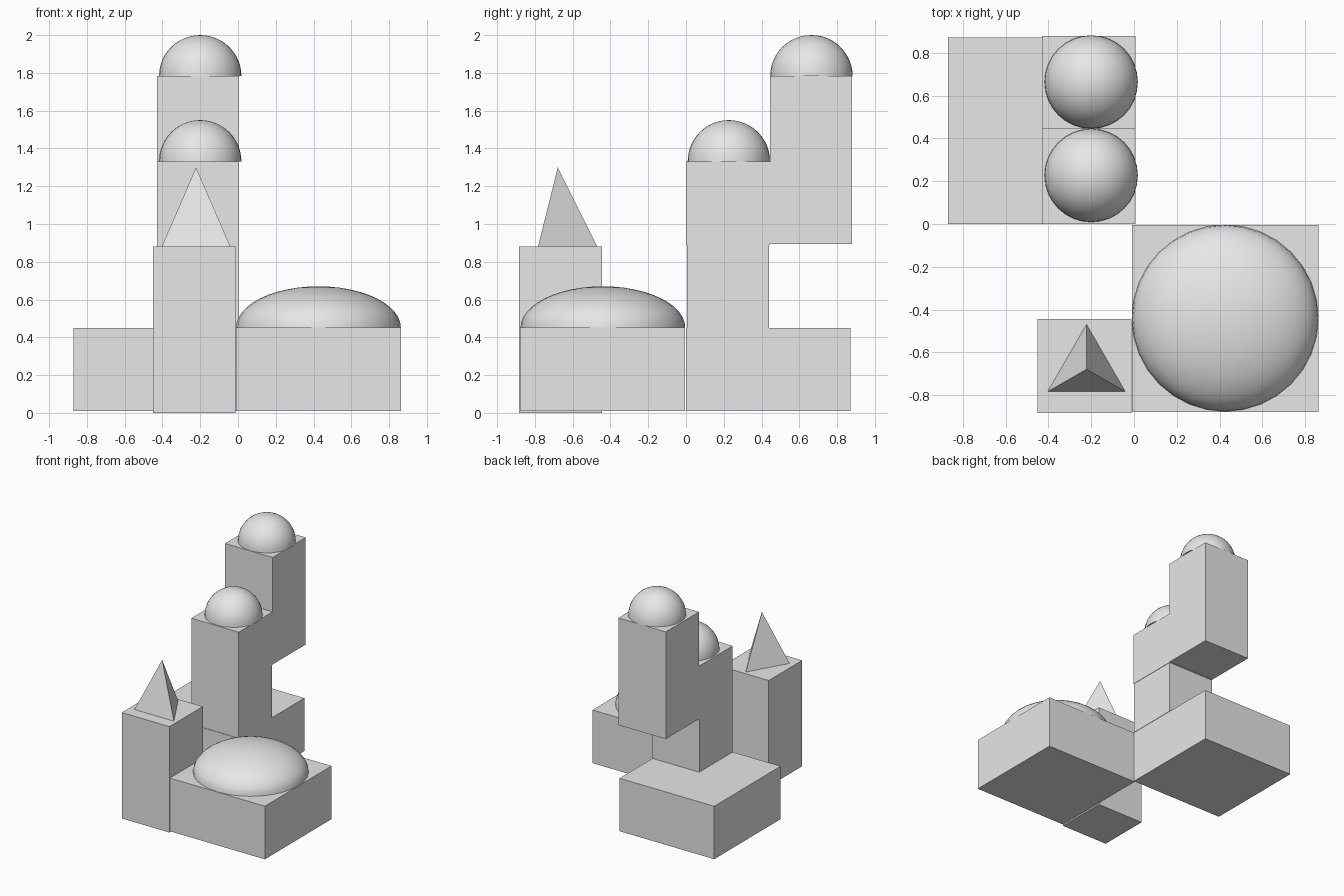
import bpy, bmesh, math
from mathutils import Matrix, Vector

if "Cube" in bpy.data.objects:
    bpy.data.objects.remove(bpy.data.objects["Cube"])

grey = bpy.data.materials.new("light grey")
grey.diffuse_color = (0.8, 0.8, 0.8, 1)
grey.use_nodes = True
grey.node_tree.nodes["Principled BSDF"].inputs["Base Color"].default_value = grey.diffuse_color


def finish(name, bm):
    bmesh.ops.recalc_face_normals(bm, faces=bm.faces)
    mesh = bpy.data.meshes.new(name)
    bm.to_mesh(mesh)
    bm.free()
    mesh.materials.append(grey)
    ob = bpy.data.objects.new(name, mesh)
    bpy.context.collection.objects.link(ob)
    return ob


def block(name, lo, hi):
    lo, hi = Vector(lo), Vector(hi)
    bm = bmesh.new()
    mat = Matrix.Translation((lo + hi) / 2) @ Matrix.Diagonal((*(hi - lo), 1))
    bmesh.ops.create_cube(bm, size=1, matrix=mat)
    return finish(name, bm)


def dome(name, centre, radius, height):
    # upper half of a sphere, capped flat underneath
    bm = bmesh.new()
    bmesh.ops.create_uvsphere(bm, u_segments=32, v_segments=24, radius=1)
    geom = bm.verts[:] + bm.edges[:] + bm.faces[:]
    bmesh.ops.bisect_plane(bm, geom=geom, dist=1e-4, plane_co=(0, 0, 0),
                           plane_no=(0, 0, -1), clear_outer=True)
    rim = [e for e in bm.edges if e.is_boundary]
    bmesh.ops.contextual_create(bm, geom=rim)
    bm.transform(Matrix.Translation(centre) @ Matrix.Diagonal((radius, radius, height, 1)))
    for f in bm.faces:
        f.smooth = len(f.verts) < 5
    for e in bm.edges:
        e.smooth = all(len(f.verts) < 5 for f in e.link_faces)
    return finish(name, bm)


# Two low slabs meeting at the middle
block("back_slab", (-0.87, 0.0, 0.01), (0.0, 0.872, 0.45))
block("front_slab", (-0.01, -0.88, 0.01), (0.863, -0.005, 0.452))

# Square towers
block("front_tower", (-0.45, -0.883, 0.0), (-0.012, -0.444, 0.88))
block("middle_tower_base", (-0.43, 0.004, 0.45), (0.003, 0.44, 0.89))
block("middle_tower_top", (-0.43, 0.001, 0.89), (0.006, 0.444, 1.332))
block("raised_tower", (-0.43, 0.444, 0.894), (0.006, 0.88, 1.784))

# Domes
dome("wide_dome", (0.426, -0.44, 0.452), 0.436, 0.218)
dome("middle_dome", (-0.2, 0.227, 1.332), 0.218, 0.218)
dome("raised_dome", (-0.2, 0.664, 1.784), 0.218, 0.216)

# Three-sided spire on the front tower
bm = bmesh.new()
r, h = 0.21, 0.42
bmesh.ops.create_cone(bm, cap_ends=True, segments=3, radius1=r, radius2=0, depth=h,
                      matrix=Matrix.Translation((-0.222, -0.679, 0.88 + h / 2)))
bmesh.ops.remove_doubles(bm, verts=bm.verts, dist=1e-4)
# turn it so that one corner points to the back
c = Vector((-0.222, -0.679, 0))
v = max(bm.verts, key=lambda p: (p.co - c).xy.length).co - c
bmesh.ops.rotate(bm, verts=bm.verts, cent=c,
                 matrix=Matrix.Rotation(math.pi / 2 - math.atan2(v.y, v.x), 3, 'Z'))
finish("spire", bm)
